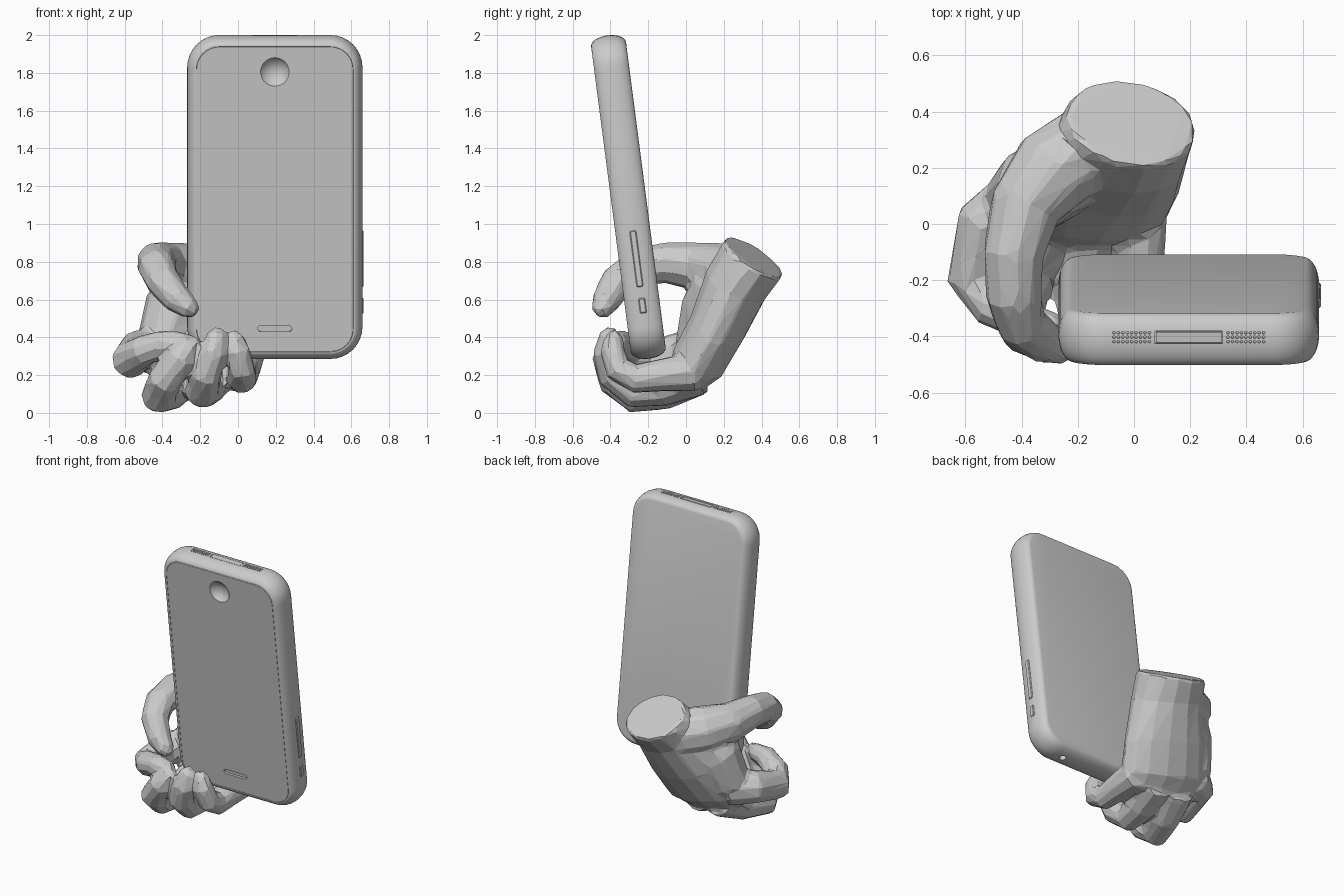
import bpy, bmesh, math
from mathutils import Matrix, Vector

if "Cube" in bpy.data.objects:
    bpy.data.objects.remove(bpy.data.objects["Cube"])

# phone placement: leaning slightly to the front
TILT = Matrix.Translation((0.195, -0.305, 1.143)) @ Matrix.Rotation(math.radians(7.4), 4, 'X')


def finish(bm, name, matrix=None):
    if matrix:
        bm.transform(matrix)
    bmesh.ops.recalc_face_normals(bm, faces=bm.faces)
    mesh = bpy.data.meshes.new(name)
    bm.to_mesh(mesh)
    bm.free()
    ob = bpy.data.objects.new(name, mesh)
    bpy.context.collection.objects.link(ob)
    return ob


def activate(ob):
    bpy.ops.object.select_all(action='DESELECT')
    ob.select_set(True)
    bpy.context.view_layer.objects.active = ob


def loft(bm, rings):
    rows = [[bm.verts.new(p) for p in ring] for ring in rings]
    n = len(rows[0])
    for a, b in zip(rows, rows[1:]):
        for i in range(n):
            j = (i + 1) % n
            bm.faces.new((a[i], a[j], b[j], b[i]))
    bm.faces.new(rows[0])
    bm.faces.new(rows[-1])


def rounded_rect(w, h, r, y, seg=8):
    pts = []
    for k, (sx, sz) in enumerate([(1, 1), (-1, 1), (-1, -1), (1, -1)]):
        for i in range(seg + 1):
            a = (k + i / seg) * math.pi / 2
            pts.append((sx * (w - r) + r * abs(math.cos(a)) * sx, y,
                        sz * (h - r) + r * abs(math.sin(a)) * sz))
    return pts


def box(bm, loc, size):
    m = Matrix.Translation(loc) @ Matrix.Diagonal((*size, 1))
    bmesh.ops.create_cube(bm, size=1, matrix=m)


def cylinder(bm, loc, r, depth, seg=8):
    bmesh.ops.create_cone(bm, cap_ends=True, segments=seg, radius1=r, radius2=r,
                          depth=depth, matrix=Matrix.Translation(loc))


# phone body: rounded outline with elliptical edges and a hairline groove round the screen
profile = [(0.0505, -0.093), (0.0495, -0.0905), (0.0485, -0.093)]
for i in range(1, 17):
    a = -math.pi / 2 + math.pi * i / 16
    profile.append((0.048 * (1 - math.cos(a)), 0.093 * math.sin(a)))
bm = bmesh.new()
loft(bm, [rounded_rect(0.464 - i, 0.863 - i, 0.17 - i, y) for i, y in profile])
phone = finish(bm, "phone_body", TILT)

# cutter: round dimple, earpiece slot, port, speaker grilles, jack
bm = bmesh.new()
bmesh.ops.create_uvsphere(bm, u_segments=32, v_segments=20, radius=0.095,
                          matrix=Matrix.Translation((0, -0.150, 0.680)))
slot = rounded_rect(0.09, 0.016, 0.0155, 0, 5)
loft(bm, [[(x, y, z - 0.691) for x, _, z in slot] for y in (-0.12, -0.078)])
box(bm, (0, 0.013, 0.863), (0.24, 0.045, 0.03))
for side in (-1, 1):
    for c in range(9):
        for r in (-1, 0, 1):
            cylinder(bm, (side * (0.14 + c * 0.0158), 0.013 + r * 0.0158, 0.863), 0.005, 0.03)
cylinder(bm, (0.24, 0, -0.863), 0.022, 0.06, 16)
cutter = finish(bm, "phone_cutter", TILT)
cutter.hide_render = True
mod = phone.modifiers.new("cut", 'BOOLEAN')
mod.object = cutter
mod.operation = 'DIFFERENCE'
mod.solver = 'EXACT'
activate(phone)
bpy.ops.object.modifier_apply(modifier=mod.name)
bpy.data.objects.remove(cutter)
activate(phone)
bpy.ops.object.shade_smooth_by_angle(angle=math.radians(20))

# port tongue and side buttons
bm = bmesh.new()
box(bm, (0, 0.013, 0.853), (0.232, 0.037, 0.016))
finish(bm, "port_insert", TILT)
for name, z, length in (("power_button", -0.58, 0.08), ("volume_button", -0.33, 0.30)):
    bm = bmesh.new()
    box(bm, (0.46, 0, z), (0.02, 0.035, length))
    bmesh.ops.bevel(bm, geom=bm.edges[:], offset=0.005, segments=1, affect='EDGES')
    finish(bm, name, TILT)


# hand: limbs as tubes of (x, y, z, half width[, half thickness])
def limb(bm, path, sides=10, across=None, dome=True):
    pts = [Vector(p[:3]) for p in path]
    rings = []
    u = Vector((0.3, 0.2, 1)) if across is None else Vector(across)
    for i, p in enumerate(path):
        lo, hi = (0, 1) if i == 0 else (max(i - 1, 0), min(i + 1, len(pts) - 1))
        t = (pts[hi] - pts[lo]).normalized()
        u = (u - t * u.dot(t)).normalized()
        v = t.cross(u)
        ru, rv = p[3], p[-1]
        rings.append([pts[i] + u * ru * math.cos(a) + v * rv * math.sin(a)
                      for a in (2 * math.pi * k / sides for k in range(sides))])
    if dome:
        c = pts[-1] + t * path[-1][3] * 0.7
        rings.append([c + (q - pts[-1]) * 0.45 for q in rings[-1]])
    loft(bm, rings)


palm = [(-.01, .36, .825, .24, .185), (-.05, .265, .68, .25, .175), (-.12, .17, .46, .30, .155),
        (-.19, .07, .28, .32, .15), (-.20, .00, .18, .28, .105)]
thenar = [(-.24, .19, .68, .15), (-.34, .13, .56, .16), (-.40, .08, .36, .14)]
thumb = [(-.06, .29, .69, .15), (-.18, .26, .72, .16), (-.29, .19, .745, .16),
         (-.39, .06, .775, .13), (-.43, -.11, .795, .11), (-.43, -.26, .77, .10),
         (-.40, -.36, .70, .092), (-.32, -.42, .60, .08), (-.25, -.445, .55, .058)]
index = [(-.40, .08, .33, .13), (-.53, 0, .33, .11), (-.57, -.20, .28, .10),
         (-.50, -.29, .33, .085), (-.38, -.35, .37, .072), (-.28, -.37, .375, .055)]
middle = [(-.30, .06, .22, .13), (-.36, -.13, .12, .11), (-.415, -.28, .095, .10),
          (-.39, -.38, .17, .09), (-.30, -.42, .29, .08), (-.25, -.405, .37, .055)]
ring = [(-.14, .05, .21, .13), (-.17, -.13, .135, .105), (-.19, -.28, .115, .092),
        (-.17, -.39, .20, .083), (-.13, -.42, .32, .075), (-.11, -.405, .415, .055)]
little = [(.01, .05, .22, .11), (.02, -.13, .20, .09), (.02, -.27, .18, .08),
          (.02, -.36, .23, .073), (0, -.39, .33, .066), (-.02, -.38, .40, .05)]
bm = bmesh.new()
limb(bm, palm, 14, (1, 0, 0), False)
for path in (thenar, thumb, index, middle, ring, little):
    limb(bm, path)
hand = finish(bm, "hand")

# fuse the limbs into one skin and reduce it to low-poly facets
fuse = hand.modifiers.new("fuse", 'REMESH')
fuse.mode = 'VOXEL'
fuse.voxel_size = 0.016
soft = hand.modifiers.new("soften", 'SMOOTH')
soft.factor = 0.5
soft.iterations = 6
low = hand.modifiers.new("facets", 'DECIMATE')
low.ratio = 0.04
